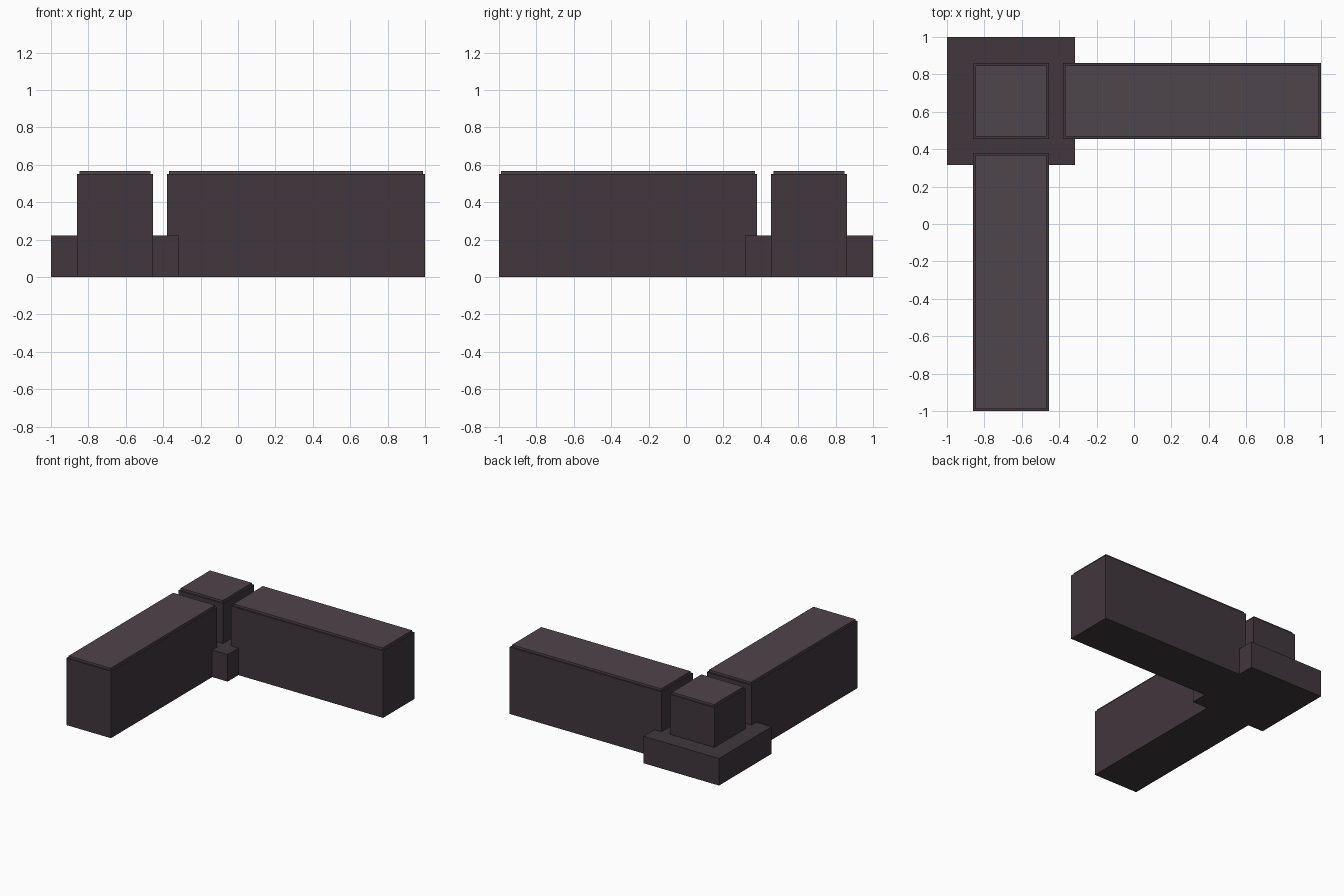
import bpy

if "Cube" in bpy.data.objects:
    bpy.data.objects.remove(bpy.data.objects["Cube"])


def material(name, color):
    m = bpy.data.materials.new(name)
    m.diffuse_color = (*color, 1)
    m.use_nodes = True
    m.node_tree.nodes["Principled BSDF"].inputs["Base Color"].default_value = m.diffuse_color
    return m


body_mat = material("dark_stone", (0.052, 0.038, 0.046))
cap_mat = material("cap_stone", (0.076, 0.058, 0.068))


def box(name, x, y, z, mat):
    """Box spanning the given (min, max) ranges."""
    spans = (x, y, z)
    bpy.ops.mesh.primitive_cube_add(size=1, location=[(a + b) / 2 for a, b in spans])
    ob = bpy.context.object
    ob.name = name
    ob.scale = [b - a for a, b in spans]
    bpy.ops.object.transform_apply(location=False, rotation=False, scale=True)
    ob.data.materials.append(mat)
    return ob


INSET, BODY_TOP, CAP_TOP = 0.012, 0.55, 0.567
BAND = (0.455, 0.86)          # wall thickness range along y
BAND_X = (-0.86, -0.455)      # the same, mirrored along x

# Low square plinth under the corner
box("corner_plinth", (-1, -0.315), (0.315, 1), (0, 0.222), body_mat)

# Corner post and two wall arms, each with a thin inset cap
for name, x, y in (
    ("corner_post", BAND_X, BAND),
    ("right_wall", (-0.38, 1), BAND),
    ("front_wall", BAND_X, (-1, 0.38)),
):
    box(name, x, y, (0, BODY_TOP), body_mat)
    box(name + "_cap", (x[0] + INSET, x[1] - INSET), (y[0] + INSET, y[1] - INSET),
        (BODY_TOP, CAP_TOP), cap_mat)
